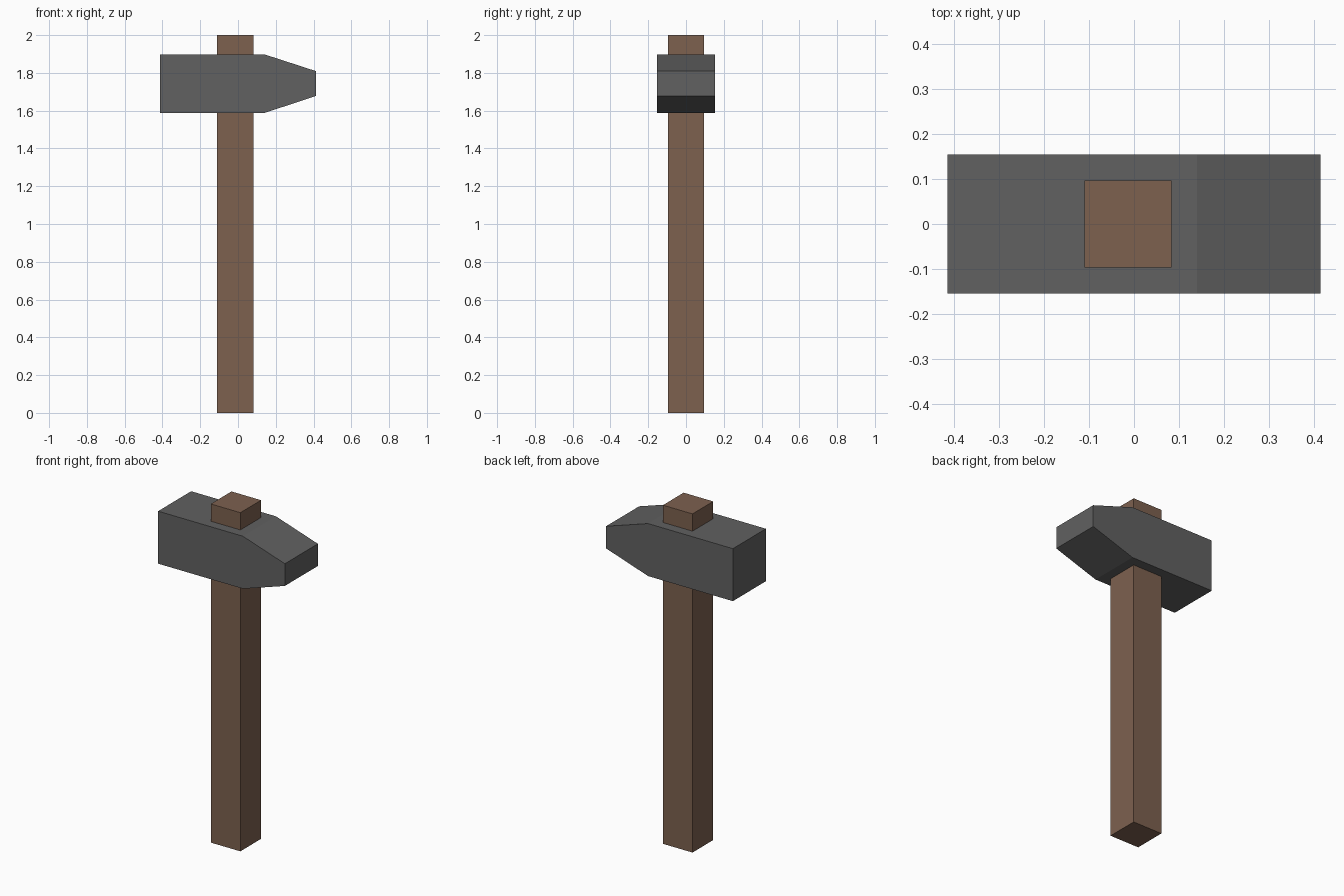
import bpy
import bmesh

if "Cube" in bpy.data.objects:
    bpy.data.objects.remove(bpy.data.objects["Cube"])


def material(name, color):
    m = bpy.data.materials.new(name)
    m.diffuse_color = (*color, 1)
    m.use_nodes = True
    m.node_tree.nodes["Principled BSDF"].inputs["Base Color"].default_value = m.diffuse_color
    return m


def extruded(name, profile, half_depth, mat):
    """Extrude an x-z profile symmetrically along y."""
    bm = bmesh.new()
    face = bm.faces.new([bm.verts.new((x, -half_depth, z)) for x, z in profile])
    ext = bmesh.ops.extrude_face_region(bm, geom=[face])
    verts = [v for v in ext["geom"] if isinstance(v, bmesh.types.BMVert)]
    bmesh.ops.translate(bm, verts=verts, vec=(0, 2 * half_depth, 0))
    # make sure the starting cap is kept
    if not any(all(v.co.y < 0 for v in f.verts) for f in bm.faces):
        bm.faces.new([v for v in bm.verts if v.co.y < 0])
    bmesh.ops.recalc_face_normals(bm, faces=bm.faces)
    mesh = bpy.data.meshes.new(name)
    bm.to_mesh(mesh)
    bm.free()
    mesh.materials.append(mat)
    obj = bpy.data.objects.new(name, mesh)
    bpy.context.collection.objects.link(obj)
    return obj


wood = material("brown wood", (0.205, 0.119, 0.078))
iron = material("dark grey iron", (0.119, 0.119, 0.119))

# Square handle, slightly off centre, running through the head
extruded("handle", [(-0.11, 0), (0.083, 0), (0.083, 2), (-0.11, 2)], 0.0965, wood)

# Head: blunt block on the left, wedge taper on the right
extruded("hammer_head", [(-0.414, 1.588), (0.14, 1.588), (0.414, 1.678),
                         (0.414, 1.809), (0.14, 1.898), (-0.414, 1.898)], 0.154, iron)
